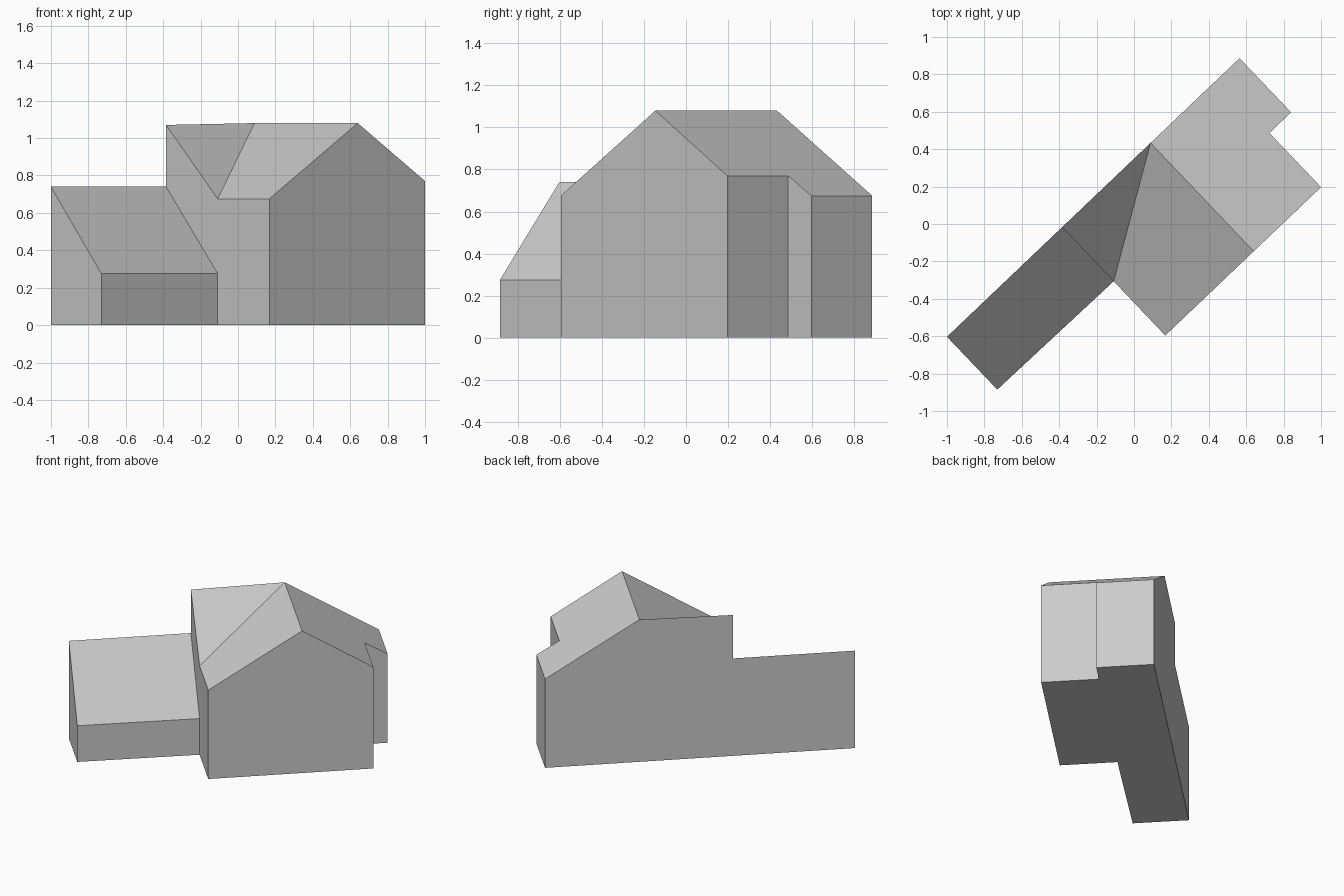
import bpy, bmesh, math
from mathutils import Matrix

cube = bpy.data.objects.get("Cube")
if cube:
    bpy.data.objects.remove(cube)

# Plaster-grey material for the whole building
grey = bpy.data.materials.new("light_grey")
grey.use_nodes = True
colour = (0.6, 0.6, 0.6, 1)
grey.diffuse_color = colour
grey.node_tree.nodes["Principled BSDF"].inputs["Base Color"].default_value = colour

# Heights
RIDGE, EAVE, SIDE_EAVE = 1.08, 0.675, 0.77
WING_HIGH, WING_LOW = 0.74, 0.275

# Plan corners: distance along the long back wall, distance out from it
plan = {
    "wing_back": (0, 0), "wing_front": (0, 0.39), "inner": (0.85, 0.4),
    "gable_left": (0.85, 0.8), "gable_right": (2.0, 0.8), "notch": (2.0, 0.4),
    "bay": (2.16, 0.4), "far": (2.16, 0), "step": (0.85, 0),
    "ridge_back": (1.503, 0), "ridge_front": (1.503, 0.8),
}

bm = bmesh.new()
cache = {}


def vert(corner, z):
    """Shared vertex above a plan corner."""
    key = (corner, z)
    if key not in cache:
        u, v = plan[corner]
        cache[key] = bm.verts.new((u, -v, z))
    return cache[key]


def face(*points):
    bm.faces.new([vert(c, z) for c, z in points])


def wall(a, b, *tops):
    """Wall standing on the ground from a to b; tops run from b back to a."""
    face((a, 0), (b, 0), *tops)


# Reused roof points
wing_back, wing_front = ("wing_back", WING_HIGH), ("wing_front", WING_LOW)
inner_low, inner_high = ("inner", WING_LOW), ("inner", EAVE)
step_low, step_high = ("step", WING_HIGH), ("step", RIDGE - 0.01)
ridge_back, ridge_front = ("ridge_back", RIDGE), ("ridge_front", RIDGE)
gable_left, gable_right = ("gable_left", EAVE), ("gable_right", SIDE_EAVE)
notch, bay, far = ("notch", SIDE_EAVE), ("bay", EAVE), ("far", EAVE)

# Floor
face(*[(c, 0) for c in ("wing_back", "wing_front", "inner", "gable_left",
                        "gable_right", "notch", "bay", "far")])

# Walls
wall("wing_back", "wing_front", wing_front, wing_back)
wall("wing_front", "inner", inner_low, wing_front)
wall("inner", "gable_left", gable_left, inner_high, inner_low)
wall("gable_left", "gable_right", gable_right, ridge_front, gable_left)
wall("gable_right", "notch", notch, gable_right)
wall("notch", "bay", bay, notch)
wall("bay", "far", far, bay)
wall("far", "wing_back", wing_back, step_low, step_high, ridge_back, far)
face(inner_low, inner_high, step_high, step_low)

# Roofs: lean-to wing, raised corner, two main slopes
face(wing_front, inner_low, step_low, wing_back)
face(inner_high, ridge_back, step_high)
face(inner_high, gable_left, ridge_front, ridge_back)
face(ridge_front, gable_right, notch, bay, far, ridge_back)

bmesh.ops.recalc_face_normals(bm, faces=bm.faces[:])

# Turn the plan into place
bm.transform(Matrix.Translation((-1.0, -0.603, 0)) @ Matrix.Rotation(math.radians(43.6), 4, "Z"))

mesh = bpy.data.meshes.new("house")
bm.to_mesh(mesh)
bm.free()
mesh.materials.append(grey)
house = bpy.data.objects.new("house", mesh)
bpy.context.collection.objects.link(house)
